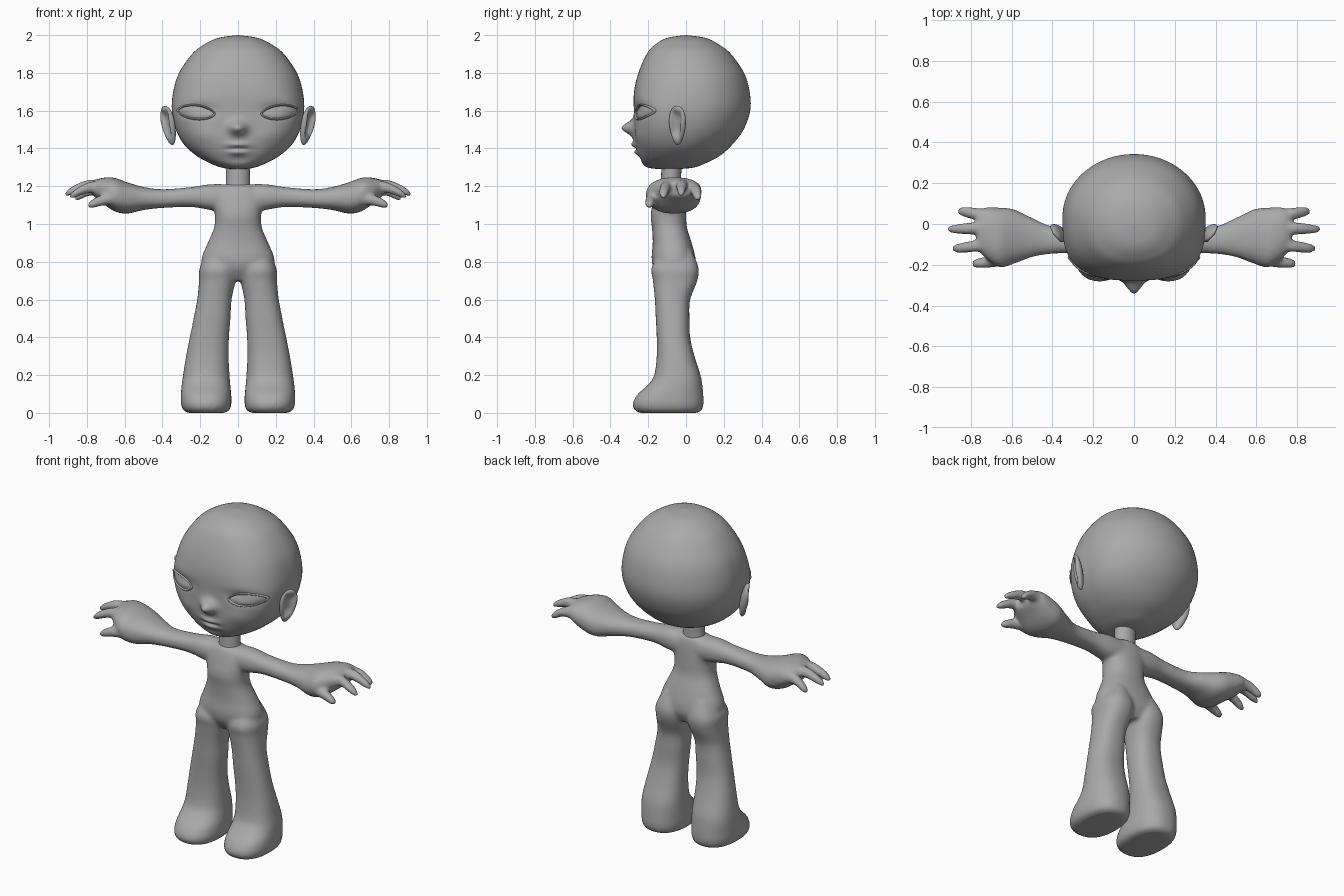
import bpy, bmesh, math
from mathutils import Vector, Matrix
from mathutils.bvhtree import BVHTree

if "Cube" in bpy.data.objects:
    bpy.data.objects.remove(bpy.data.objects["Cube"])

clay = bpy.data.materials.new("clay grey")
clay.use_nodes = True
GREY = (0.4, 0.4, 0.4, 1)
clay.diffuse_color = GREY
clay.node_tree.nodes["Principled BSDF"].inputs["Base Color"].default_value = GREY


def finish(bm, name):
    bmesh.ops.recalc_face_normals(bm, faces=bm.faces)
    for f in bm.faces:
        f.smooth = True
    mesh = bpy.data.meshes.new(name)
    bm.to_mesh(mesh)
    bm.free()
    mesh.materials.append(clay)
    obj = bpy.data.objects.new(name, mesh)
    bpy.context.collection.objects.link(obj)
    return obj


def spline(rows, steps):
    """Smooth interpolation through rows of numbers."""
    out = []
    last = len(rows) - 1
    for i in range(last):
        p0, p1, p2, p3 = (rows[min(max(k, 0), last)] for k in range(i - 1, i + 3))
        for s in range(steps):
            t = s / steps
            out.append([b + 0.5 * t * (c - a + t * (2*a - 5*b + 4*c - d + t * (3*(b - c) + d - a)))
                        for a, b, c, d in zip(p0, p1, p2, p3)])
    return out + [list(rows[-1])]


def loft(bm, rows, axis="z", side=1, n=2.3, n_back=None, around=40, steps=5):
    """Rows are (position, a_min, a_max, y_min, y_max, [front exponent])."""
    rings = []
    for row in spline(rows, steps):
        pos, a0, a1, y0, y1 = row[:5]
        ring = []
        for k in range(around):
            ang = 2 * math.pi * k / around
            c, s = math.cos(ang), math.sin(ang)
            e = (n_back or n) if s > 0 else (row[5] if len(row) > 5 else n)
            r = (abs(c) ** e + abs(s) ** e) ** (-1 / e)
            a = (a0 + a1) / 2 + c * r * (a1 - a0) / 2
            y = (y0 + y1) / 2 + s * r * (y1 - y0) / 2
            co = (a * side, y, pos) if axis == "z" else (pos * side, y, a)
            ring.append(bm.verts.new(co))
        rings.append(ring)
    for lo, hi in zip(rings, rings[1:]):
        for k in range(around):
            j = (k + 1) % around
            bm.faces.new((lo[k], lo[j], hi[j], hi[k]))
    bm.faces.new(rings[0])
    bm.faces.new(rings[-1])


# Body: torso, legs, arms and fingers fused into one skin
torso = [(1.21, -.07, .07, -.13, -.03), (1.19, -.11, .11, -.15, -.015),
         (1.13, -.135, .135, -.17, -.005), (1.05, -.122, .122, -.187, 0),
         (.98, -.127, .127, -.18, .005), (.9, -.16, .16, -.176, .03),
         (.82, -.192, .192, -.182, .05), (.76, -.18, .18, -.17, .05),
         (.70, -.1, .1, -.13, .02)]
leg = [(.86, .05, .15, -.13, .03), (.77, .012, .202, -.182, .066), (.7, .014, .206, -.175, .06),
       (.6, .034, .216, -.165, .022), (.5, .04, .235, -.16, .018), (.4, .048, .255, -.155, .022),
       (.3, .05, .275, -.155, .045), (.2, .045, .291, -.168, .077), (.15, .041, .298, -.2, .086),
       (.1, .036, .302, -.255, .091), (.05, .035, .302, -.282, .093),
       (.015, .045, .29, -.272, .083), (0, .07, .265, -.245, .06)]
arm = [(.04, 1.06, 1.21, -.15, -.01), (.15, 1.075, 1.21, -.15, -.012), (.25, 1.09, 1.195, -.142, -.02),
       (.4, 1.085, 1.184, -.146, -.012), (.5, 1.074, 1.196, -.162, .03), (.59, 1.055, 1.222, -.195, .072),
       (.66, 1.07, 1.246, -.212, .08), (.73, 1.12, 1.242, -.165, .08), (.77, 1.15, 1.225, -.12, .05)]
# Finger paths: x, y, z, radius
fingers = [
    [(.68, .04, 1.18, .035), (.78, .05, 1.18, .03), (.84, .06, 1.15, .024), (.865, .062, 1.135, .012)],
    [(.68, -.02, 1.2, .036), (.8, -.022, 1.203, .03), (.88, -.025, 1.175, .023), (.918, -.025, 1.155, .011)],
    [(.68, -.09, 1.195, .036), (.78, -.108, 1.195, .03), (.86, -.118, 1.163, .024), (.89, -.12, 1.145, .012)],
    [(.6, -.15, 1.14, .045), (.7, -.182, 1.13, .032), (.77, -.193, 1.108, .024), (.795, -.195, 1.097, .012)],
]
bm = bmesh.new()
loft(bm, torso)
for side in (1, -1):
    loft(bm, leg, side=side, n=2.4)
    loft(bm, arm, "x", side)
    for path in fingers:
        loft(bm, [(x, z - r, z + r, y - r, y + r) for x, y, z, r in path], "x", side, 2, around=16)
body = finish(bm, "body")
remesh = body.modifiers.new("fuse", "REMESH")
remesh.mode = "VOXEL"
remesh.voxel_size = 0.01
remesh.use_smooth_shade = True
relax = body.modifiers.new("relax", "SMOOTH")
relax.factor = 0.5
relax.iterations = 8

# Neck
bm = bmesh.new()
loft(bm, [(1.15, -.07, .07, -.14, -.02), (1.24, -.063, .063, -.132, -.026),
          (1.36, -.066, .066, -.13, -.02)], n=2)
finish(bm, "neck")

# Head: round skull at the back, squarer face in front
skull = [(z, -w, w, yf, yb, e) for z, w, yf, yb, e in (
    (2.0, .002, -.002, .002, 2), (1.985, .105, -.1, .105, 2.1), (1.95, .18, -.163, .175, 2.2),
    (1.9, .243, -.208, .238, 2.3), (1.8, .312, -.252, .307, 2.5), (1.7, .343, -.275, .337, 2.7),
    (1.6, .35, -.276, .34, 3.1), (1.5, .329, -.27, .305, 3.1), (1.42, .285, -.262, .245, 2.8),
    (1.36, .218, -.25, .178, 2.5), (1.32, .145, -.232, .1, 2.3), (1.297, .08, -.195, .03, 2),
    (1.288, .002, -.102, -.098, 2))]
# Face shaping: x, z, x spread, z spread, push along y
bumps = [(0, 1.508, .045, .036, -.07), (0, 1.43, .1, .05, -.012), (0, 1.42, .05, .014, -.016),
         (0, 1.378, .045, .014, -.014), (0, 1.398, .05, .006, .008), (0, 1.34, .07, .02, .006)]
for side in (1, -1):
    bumps += [(side * .21, 1.6, .085, .035, .022), (side * .17, 1.47, .07, .05, -.008)]
bm = bmesh.new()
loft(bm, skull, n=2.8, n_back=2, around=144, steps=10)
for v in bm.verts:
    front = min(max((-v.co.y - .08) / .12, 0), 1)
    x, z = v.co.x, v.co.z
    v.co.y += front * sum(push * math.exp(-((x - cx) / sx) ** 2 - ((z - cz) / sz) ** 2)
                          for cx, cz, sx, sz, push in bumps)
face = BVHTree.FromBMesh(bm)
finish(bm, "head")


def on_face(x, z):
    hit = face.ray_cast(Vector((min(x, .318), -1, z)), Vector((0, 1, 0)))[0]
    return hit.y


def almond(t, size=1):
    """Point on the eye outline, tilted up to the outer corner."""
    c, s = math.cos(t), math.sin(t)
    x = .222 + .095 * size * c
    return x, 1.592 + size * (.036 * s * abs(s) ** .3 + .008 * c)


# Eyes: a domed ball surface inside a raised lid ring
COUNT = 48
for side, word in ((1, "left"), (-1, "right")):
    bm = bmesh.new()
    rings = []
    for size in (1, .9, .75, .55, .3, .08):
        ring = []
        for k in range(COUNT):
            x, z = almond(2 * math.pi * k / COUNT, size)
            y = on_face(x, z) + .004 - .018 * (1 - size ** 2)
            ring.append(bm.verts.new((x * side, y, z)))
        rings.append(ring)
    for a, b in zip(rings, rings[1:]):
        for k in range(COUNT):
            j = (k + 1) % COUNT
            bm.faces.new((a[k], a[j], b[j], b[k]))
    bm.faces.new(rings[-1])
    finish(bm, word + "_eye")

    bm = bmesh.new()
    rings = []
    for k in range(COUNT):
        t = 2 * math.pi * k / COUNT
        thick = .008 + .003 * max(math.sin(t), 0)
        ring = []
        for m in range(8):
            u = math.pi * m / 4
            x, z = almond(t, 1.03 + .06 * math.cos(u))
            y = on_face(x, z) - .002 - thick * math.sin(u)
            ring.append(bm.verts.new((x * side, y, z + .003 * math.cos(u) * math.sin(t))))
        rings.append(ring)
    for k in range(COUNT):
        a, b = rings[k], rings[(k + 1) % COUNT]
        for m in range(8):
            n = (m + 1) % 8
            bm.faces.new((a[m], a[n], b[n], b[m]))
    finish(bm, word + "_eyelid")

    # Ear: a flattened oval with a scooped front, narrower at the lobe
    bm = bmesh.new()
    bmesh.ops.create_uvsphere(bm, u_segments=48, v_segments=32, radius=1)
    for v in bm.verts:
        x, y, z = v.co
        taper = .82 + .22 * z
        scoop = math.exp(-((y / .55) ** 4) - ((z - .1) / .62) ** 4) if x > 0 else 0
        v.co = (.027 * x - .03 * scoop, .06 * y * taper, .106 * z)
    turn = Matrix.Rotation(math.radians(12), 4, "Y") @ Matrix.Rotation(math.radians(-35), 4, "Z")
    bm.transform(Matrix.Translation((.368, -.045, 1.522)) @ turn)
    bm.transform(Matrix.Diagonal((side, 1, 1, 1)))
    finish(bm, word + "_ear")
